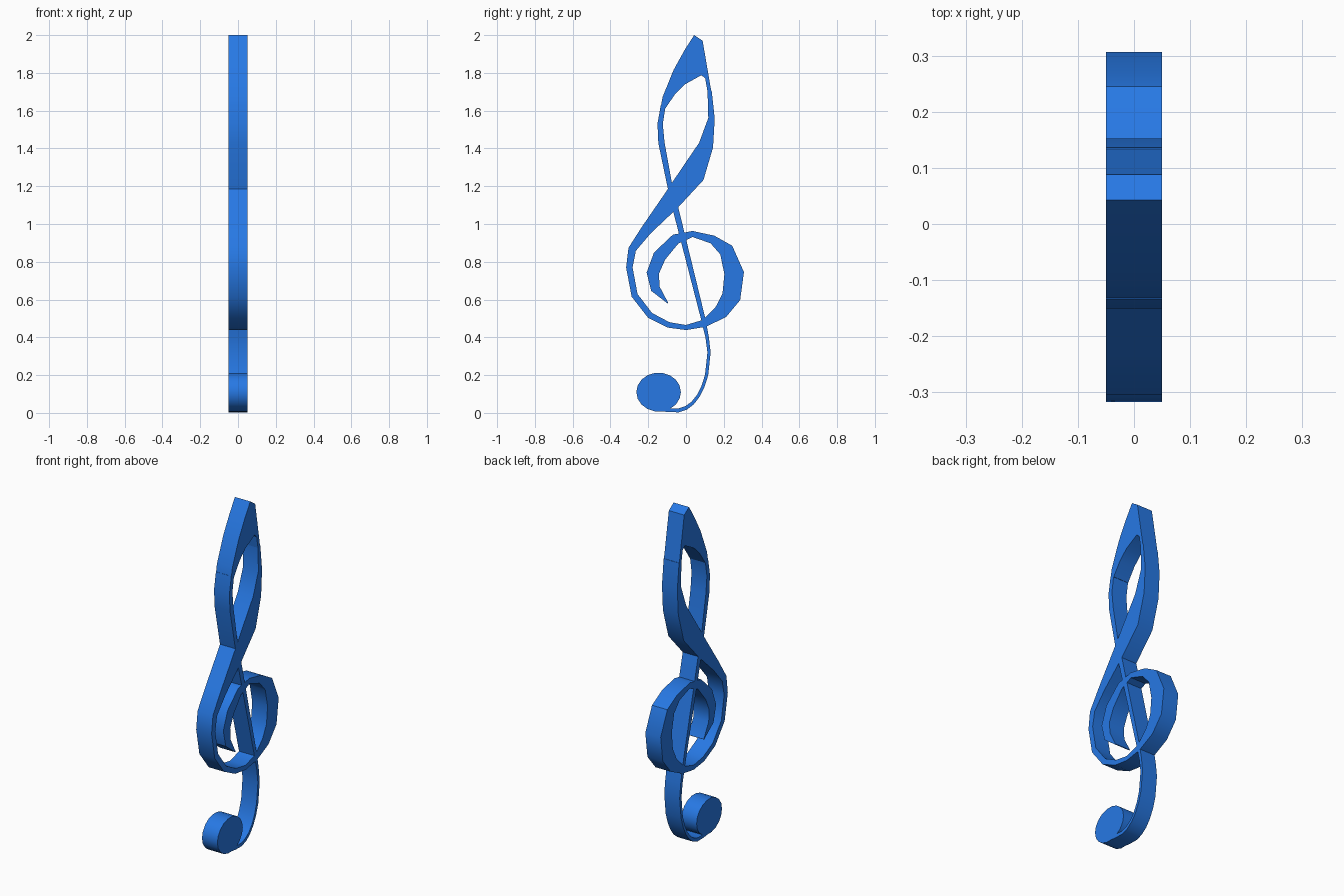
import bpy, bmesh, math
from mathutils import Vector

HALF_DEPTH = 0.05

cube = bpy.data.objects.get("Cube")
if cube:
    bpy.data.objects.remove(cube, do_unlink=True)

blue = bpy.data.materials.new("clef_blue")
blue.use_nodes = True
blue.diffuse_color = (0.02, 0.19, 0.78, 1)
blue.node_tree.nodes["Principled BSDF"].inputs["Base Color"].default_value = blue.diffuse_color


def slab(name, outline):
    """Extrude a closed (y, z) outline symmetrically along x."""
    bm = bmesh.new()
    face = bm.faces.new([bm.verts.new((-HALF_DEPTH, y, z)) for y, z in outline])
    grown = bmesh.ops.extrude_face_region(bm, geom=[face])
    moved = [v for v in grown["geom"] if isinstance(v, bmesh.types.BMVert)]
    bmesh.ops.translate(bm, verts=moved, vec=(2 * HALF_DEPTH, 0, 0))
    bmesh.ops.recalc_face_normals(bm, faces=bm.faces)
    mesh = bpy.data.meshes.new(name)
    bm.to_mesh(mesh)
    bm.free()
    mesh.materials.append(blue)
    obj = bpy.data.objects.new(name, mesh)
    bpy.context.collection.objects.link(obj)
    return obj


def ribbon(name, stations):
    """Flat stroke along (y, z, width) stations."""
    points = [Vector((y, z)) for y, z, w in stations]
    left, right = [], []
    for i, (y, z, width) in enumerate(stations):
        before = points[max(i - 1, 0)]
        after = points[min(i + 1, len(points) - 1)]
        a = (points[i] - before).normalized()
        b = (after - points[i]).normalized()
        tangent = (a + b).normalized()
        side = Vector((-tangent.y, tangent.x)) * width / 2
        left.append(points[i] + side)
        right.append(points[i] - side)
    return slab(name, left + right[::-1])


# Spiral that swells, wraps round and sweeps up to the top loop
clef = ribbon("treble_clef", [
    (-.095, .58, .004), (-.162, .657, .05), (-.176, .74, .065), (-.14, .83, .07),
    (-.055, .92, .055), (.035, .947, .032), (.14, .918, .045), (.213, .862, .078),
    (.255, .74, .104), (.24, .615, .1), (.185, .535, .077), (.097, .474, .04),
    (0, .452, .027), (-.093, .466, .03), (-.19, .516, .033), (-.272, .622, .034),
    (-.3, .77, .034), (-.285, .866, .042), (-.21, .968, .058), (-.08, 1.12, .1),
    (.037, 1.267, .13), (.106, 1.417, .078), (.135, 1.56, .034), (.125, 1.705, .022),
])

# Pointed crown joining both sides of the top loop
crown = slab("crown", [
    (.043, 2), (.088, 1.97), (.136, 1.69), (.114, 1.7), (.102, 1.77), (.082, 1.788),
    (-.003, 1.741), (-.056, 1.69), (-.108, 1.614), (-.135, 1.61), (-.124, 1.672),
    (-.066, 1.815), (-.008, 1.92),
])

# Left side of the loop, straight stem and bottom hook
stem = ribbon("stem", [
    (-.121, 1.625, .026), (-.137, 1.53, .028), (-.13, 1.43, .033), (-.087, 1.21, .027),
    (-.05, 1.06, .031), (.093, .49, .023), (.112, .4, .018), (.122, .32, .017),
    (.109, .2, .017), (.09, .14, .017), (.065, .09, .017), (.035, .052, .018),
    (0, .026, .02), (-.04, .013, .02), (-.09, .014, .02), (-.14, .02, .02),
])

# Oval ball ending the hook
SIDES = 18
ball = slab("ball", [
    (-.145 + .118 * math.cos(math.tau * i / SIDES), .11 + .103 * math.sin(math.tau * i / SIDES))
    for i in range(SIDES)
])

# Fuse the strokes into one solid
bpy.context.view_layer.objects.active = clef
for part in (crown, stem, ball):
    union = clef.modifiers.new("union", "BOOLEAN")
    union.operation = "UNION"
    union.solver = "EXACT"
    union.object = part
    bpy.ops.object.modifier_apply(modifier=union.name)
    bpy.data.objects.remove(part, do_unlink=True)

for obj in bpy.context.selected_objects:
    obj.select_set(False)
clef.select_set(True)
bpy.ops.object.shade_smooth_by_angle(angle=math.radians(35))
